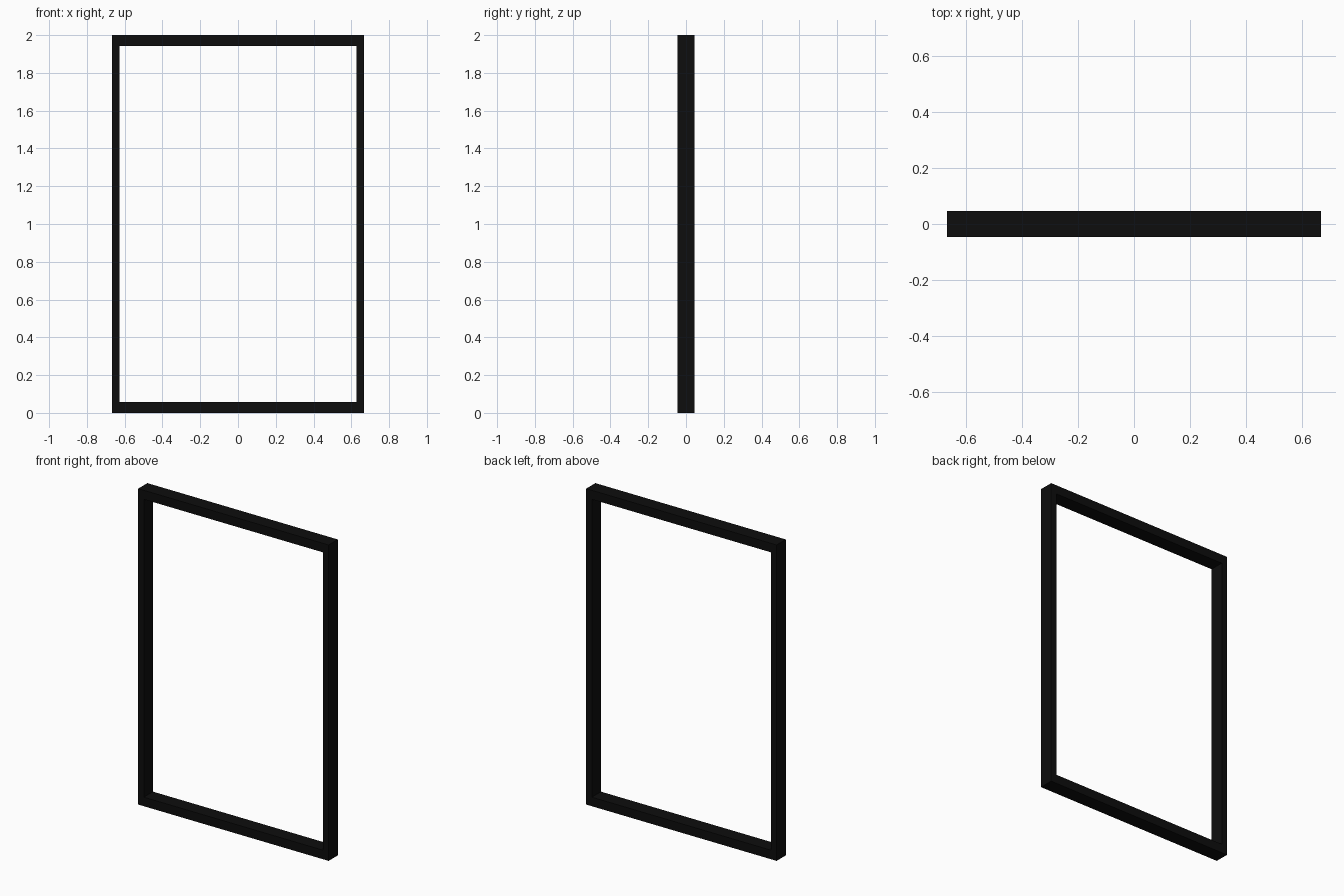
import bpy

if "Cube" in bpy.data.objects:
    bpy.data.objects.remove(bpy.data.objects["Cube"])

W, H, D = 1.334, 2.0, 0.092      # outer width, height, depth
STILE, RAIL = 0.039, 0.057       # side and top/bottom bar thickness

black = bpy.data.materials.new("black")
black.diffuse_color = (0.004, 0.004, 0.004, 1)
black.use_nodes = True
black.node_tree.nodes["Principled BSDF"].inputs["Base Color"].default_value = black.diffuse_color


def bar(name, size, loc):
    bpy.ops.mesh.primitive_cube_add(size=1, location=loc)
    o = bpy.context.object
    o.name = name
    o.scale = size
    bpy.ops.object.transform_apply(location=False, rotation=False, scale=True)
    o.data.materials.append(black)


# Full-height side stiles
for side, s in (("left", -1), ("right", 1)):
    bar(side + "_stile", (STILE, D, H), (s * (W - STILE) / 2, 0, H / 2))

# Rails fitted between the stiles
for name, z in (("bottom_rail", RAIL / 2), ("top_rail", H - RAIL / 2)):
    bar(name, (W - 2 * STILE, D, RAIL), (0, 0, z))
